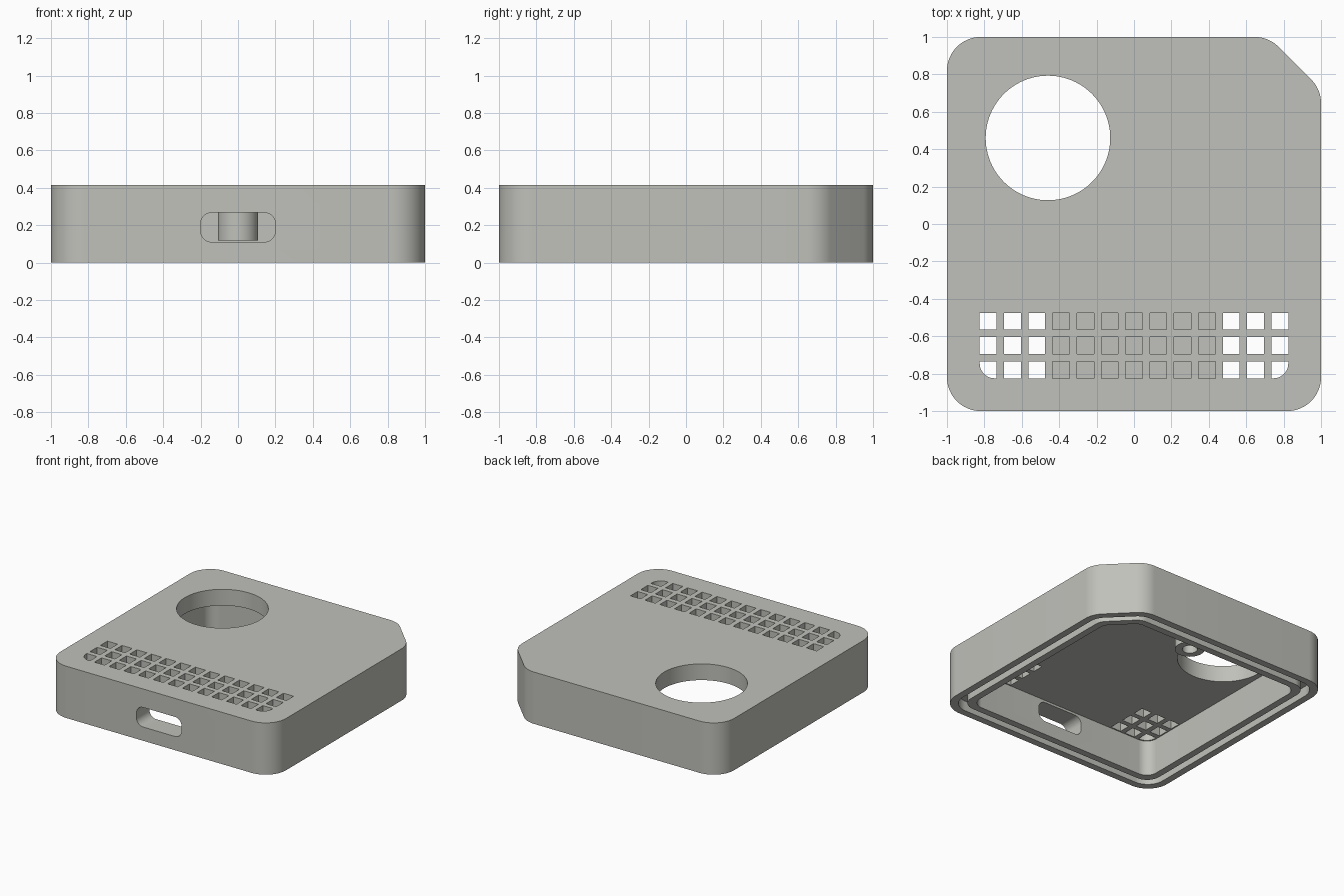
import bpy, bmesh, math
from mathutils import Vector

if "Cube" in bpy.data.objects:
    bpy.data.objects.remove(bpy.data.objects["Cube"])

H, CEILING = 0.415, 0.285      # overall height, underside of the top plate

grey = bpy.data.materials.new("warm grey plastic")
grey.diffuse_color = (0.53, 0.53, 0.495, 1)
grey.use_nodes = True
grey.node_tree.nodes["Principled BSDF"].inputs["Base Color"].default_value = grey.diffuse_color


def rounded(points, radius, seg=12):
    """Round the corners of a counter-clockwise outline; radius may be a list."""
    out, n = [], len(points)
    for i in range(n):
        r = radius[i] if isinstance(radius, (list, tuple)) else radius
        p = Vector(points[i])
        if r <= 0:
            out.append(p)
            continue
        a = (Vector(points[i - 1]) - p).normalized()
        b = (Vector(points[(i + 1) % n]) - p).normalized()
        half = a.angle(b) / 2
        c = p + (a + b).normalized() * (r / math.sin(half))
        s = p + a * (r / math.tan(half)) - c
        sweep = math.pi - 2 * half
        for k in range(seg + 1):
            t = sweep * k / seg
            out.append(c + Vector((s.x * math.cos(t) - s.y * math.sin(t),
                                   s.x * math.sin(t) + s.y * math.cos(t))))
    return out


def circle(x, y, r, n):
    return [Vector((x + r * math.cos(2 * math.pi * k / n),
                    y + r * math.sin(2 * math.pi * k / n))) for k in range(n)]


def body_outline(inset, radius):
    """Square with one chamfered back right corner, all corners rounded."""
    e = 1 - inset
    c = 1.72 - inset * math.sqrt(2) - e
    return rounded([(-e, -e), (e, -e), (e, c), (c, e), (-e, e)], radius)


def add_prism(bm, loop, z0, z1):
    lo = [bm.verts.new((p.x, p.y, z0)) for p in loop]
    hi = [bm.verts.new((p.x, p.y, z1)) for p in loop]
    bm.faces.new(lo[::-1])
    bm.faces.new(hi)
    for i in range(len(loop)):
        j = (i + 1) % len(loop)
        bm.faces.new((lo[i], lo[j], hi[j], hi[i]))


def add_ring(bm, outer, inner, z0, z1):
    rows = [[bm.verts.new((p.x, p.y, z)) for p in l]
            for l, z in ((outer, z0), (outer, z1), (inner, z1), (inner, z0))]
    n = len(outer)
    for a in range(4):
        r, s = rows[a], rows[(a + 1) % 4]
        for i in range(n):
            j = (i + 1) % n
            bm.faces.new((r[i], r[j], s[j], s[i]))


def finish(bm, name):
    bmesh.ops.recalc_face_normals(bm, faces=bm.faces)
    me = bpy.data.meshes.new(name)
    bm.to_mesh(me)
    bm.free()
    me.materials.append(grey)
    ob = bpy.data.objects.new(name, me)
    bpy.context.collection.objects.link(ob)
    return ob


def activate(ob):
    bpy.ops.object.select_all(action='DESELECT')
    bpy.context.view_layer.objects.active = ob
    ob.select_set(True)


def cut(target, cutter):
    cutter.hide_render = True
    m = target.modifiers.new("cut", 'BOOLEAN')
    m.operation, m.solver, m.object = 'DIFFERENCE', 'EXACT', cutter
    activate(target)
    bpy.ops.object.modifier_apply(modifier=m.name)
    bpy.data.objects.remove(cutter)


# Case body
bm = bmesh.new()
add_prism(bm, body_outline(0, 0.18), 0, H)
case = finish(bm, "case_shell")

# Cavity open at the bottom
bm = bmesh.new()
add_prism(bm, body_outline(0.165, 0.09), -0.1, CEILING)
cut(case, finish(bm, "cavity_cutter"))

# Sealing groove in the bottom rim
bm = bmesh.new()
add_ring(bm, body_outline(0.055, 0.14), body_outline(0.11, 0.11), -0.05, 0.08)
cut(case, finish(bm, "groove_cutter"))

# Large round opening in the top
bm = bmesh.new()
add_prism(bm, circle(-0.46, 0.46, 0.333, 96), 0.2, 0.6)
cut(case, finish(bm, "round_opening_cutter"))

# Grille: outer three columns go through, middle ones are blind pockets
bm = bmesh.new()
h = 0.045
for col in range(-6, 7):
    for row in range(3):
        x, y = col * 0.13, -0.52 - row * 0.13
        corners = [(x - h, y - h), (x + h, y - h), (x + h, y + h), (x - h, y + h)]
        radii = [0, 0, 0, 0]
        if row == 2 and abs(col) == 6:
            radii[0 if col < 0 else 1] = 0.08
        add_prism(bm, rounded(corners, radii), 0.2 if abs(col) >= 4 else 0.315, 0.6)
cut(case, finish(bm, "grille_cutter"))

# Connector slot in the front wall
bm = bmesh.new()
add_prism(bm, rounded([(-0.2, 0.11), (0.2, 0.11), (0.2, 0.267), (-0.2, 0.267)], 0.06),
          0.7, 1.1)
for v in bm.verts:
    x, z, d = v.co
    v.co = (x, -d, z)
cut(case, finish(bm, "slot_cutter"))

# Screw boss hanging from the ceiling
bm = bmesh.new()
add_ring(bm, circle(0, 0.63, 0.108, 48), circle(0, 0.63, 0.055, 48), 0.118, CEILING + 0.005)
boss = finish(bm, "screw_boss")

for ob in (case, boss):
    activate(ob)
    bpy.ops.object.shade_smooth_by_angle(angle=math.radians(30))
